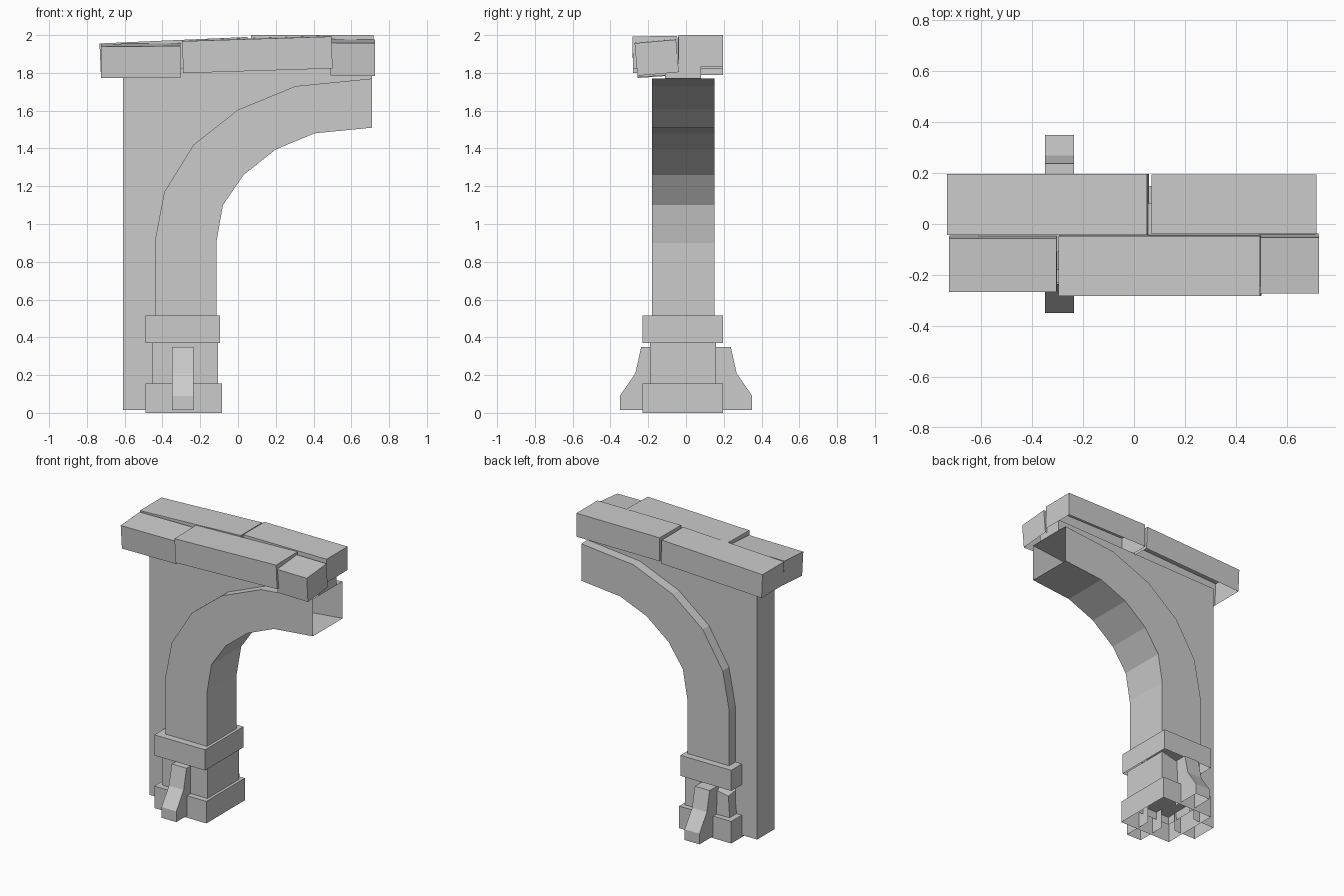
import bpy, bmesh
from math import radians
from mathutils import Matrix, Vector

if "Cube" in bpy.data.objects:
    bpy.data.objects.remove(bpy.data.objects["Cube"])


def finish(name, bm):
    bmesh.ops.recalc_face_normals(bm, faces=bm.faces)
    me = bpy.data.meshes.new(name)
    bm.to_mesh(me)
    bm.free()
    ob = bpy.data.objects.new(name, me)
    bpy.context.collection.objects.link(ob)
    return ob


def prism(name, pts, lo, hi, axis='y', skip=()):
    """Extrude a closed profile; edges listed in skip get no side face."""
    bm = bmesh.new()

    def ring(d):
        return [bm.verts.new((a, d, b) if axis == 'y' else (d, a, b)) for a, b in pts]
    r0, r1 = ring(lo), ring(hi)
    bm.faces.new(r0)
    bm.faces.new(r1)
    n = len(pts)
    for i in range(n):
        if i not in skip:
            j = (i + 1) % n
            bm.faces.new((r0[i], r0[j], r1[j], r1[i]))
    return finish(name, bm)


def block(name, lo, hi, roll=0, pitch=0, chip=None):
    """Box without a bottom, optionally tilted about x (roll) and y (pitch)."""
    lo, hi = Vector(lo), Vector(hi)
    bm = bmesh.new()
    bmesh.ops.create_cube(bm, size=1)
    bmesh.ops.scale(bm, vec=hi - lo, verts=bm.verts)
    bottom = [f for f in bm.faces if f.normal.z < -0.9]
    bmesh.ops.delete(bm, geom=bottom, context='FACES')
    if chip:
        for v in bm.verts:
            if v.co.x < 0 and v.co.y > 0 and v.co.z > 0:
                v.co += Vector(chip)
    rot = Matrix.Rotation(radians(pitch), 4, 'Y') @ Matrix.Rotation(radians(roll), 4, 'X')
    bmesh.ops.transform(bm, matrix=Matrix.Translation((lo + hi) / 2) @ rot, verts=bm.verts)
    return finish(name, bm)


# Curved rib: column sweeping into a half arch, open at both ends
outer = [(-0.44, 0.48), (-0.44, 0.91), (-0.39, 1.17), (-0.235, 1.42),
         (0.0, 1.605), (0.305, 1.73), (0.71, 1.77)]
inner = [(0.71, 1.51), (0.405, 1.48), (0.2, 1.395), (0.03, 1.26),
         (-0.08, 1.1), (-0.115, 0.9), (-0.115, 0.48)]
bm = bmesh.new()
inner_up = inner[::-1]
rows = [[bm.verts.new(p) for p in ((o[0], -0.18, o[1]), (i[0], -0.18, i[1]),
                                   (i[0], 0.15, i[1]), (o[0], 0.15, o[1]))]
        for o, i in zip(outer, inner_up)]
for a, b in zip(rows, rows[1:]):
    for k in range(4):
        bm.faces.new((a[k], a[(k + 1) % 4], b[(k + 1) % 4], b[k]))
finish("arch_rib", bm)

# Thin wall filling the corner behind the rib
wall = [(-0.44, 0.015)] + outer + [(0.71, 1.85), (-0.61, 1.82), (-0.61, 0.015)]
prism("spandrel_wall", wall, -0.11, 0.08, skip=set(range(7)) | {10})

# Stepped pillar foot
block("pillar_base", (-0.49, -0.23, 0.0), (-0.085, 0.197, 0.155))
block("pillar_neck", (-0.455, -0.19, 0.1), (-0.105, 0.16, 0.37), chip=(0.02, -0.01, -0.07))
collar = block("pillar_collar", (-0.49, -0.23, 0.37), (-0.095, 0.197, 0.515))

# Buttress brackets, front and back
for name, s in (("front_bracket", -1), ("back_bracket", 1)):
    prof = [(s * y, z) for y, z in ((0.14, 0.015), (0.35, 0.015), (0.35, 0.09),
                                    (0.268, 0.21), (0.237, 0.35), (0.14, 0.35))]
    prism(name, prof, -0.35, -0.235, axis='x', skip={0, 5})

# Uneven coping stones in two rows
block("coping_back_left", (-0.73, -0.043, 1.89 - 0.083), (0.055, 0.197, 1.89 + 0.083), pitch=-2.5)
block("coping_back_right", (0.068, -0.04, 1.835), (0.717, 0.195, 2.0))
block("coping_front_left", (-0.725, -0.262, 1.782), (-0.303, -0.05, 1.948), roll=4, pitch=-0.5)
block("coping_front_middle", (-0.293, -0.282, 1.813), (0.498, -0.045, 1.982), roll=1, pitch=-1.8)
block("coping_front_right", (0.49, -0.265, 1.795), (0.725, -0.045, 1.968), roll=5, pitch=0.5)
